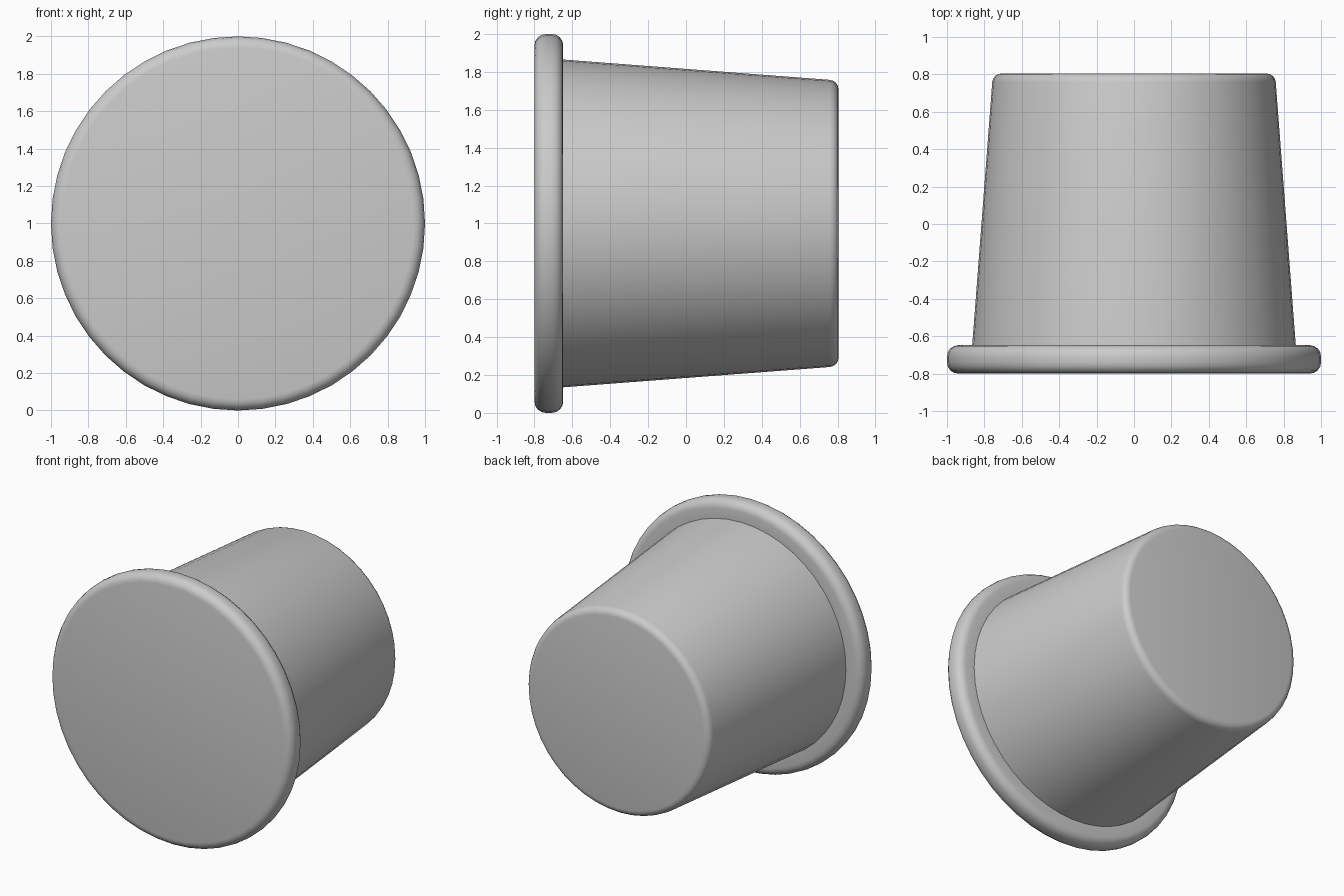
import bpy, bmesh, math
from mathutils import Vector

if "Cube" in bpy.data.objects:
    bpy.data.objects.remove(bpy.data.objects["Cube"])

SEGMENTS = 48


def fillet(cr, cy, radius, start, end, steps=4):
    """Arc points (radius, y) about a centre, angles in degrees."""
    return [(cr + radius * math.cos(math.radians(start + (end - start) * i / steps)),
             cy + radius * math.sin(math.radians(start + (end - start) * i / steps)))
            for i in range(steps + 1)]


def lathe(name, profile):
    """Revolve a (radius, y) profile about the horizontal axis at z = 1."""
    bm = bmesh.new()
    rings = []
    for r, y in profile:
        rings.append([bm.verts.new((r * math.sin(math.tau * i / SEGMENTS), y,
                                    1 + r * math.cos(math.tau * i / SEGMENTS)))
                      for i in range(SEGMENTS)])
    for a, b in zip(rings, rings[1:]):
        for i in range(SEGMENTS):
            j = (i + 1) % SEGMENTS
            bm.faces.new((a[i], a[j], b[j], b[i]))
    bm.faces.new(rings[0])
    bm.faces.new(rings[-1])
    bmesh.ops.recalc_face_normals(bm, faces=bm.faces)
    mesh = bpy.data.meshes.new(name)
    bm.to_mesh(mesh)
    bm.free()
    obj = bpy.data.objects.new(name, mesh)
    bpy.context.collection.objects.link(obj)
    bpy.ops.object.select_all(action='DESELECT')
    obj.select_set(True)
    bpy.context.view_layer.objects.active = obj
    bpy.ops.object.shade_smooth_by_angle(angle=math.radians(30))
    return obj


# Rounded flange and tapered body as one continuous turned profile
front, shoulder, back = -0.80, -0.648, 0.805
flange = fillet(0.94, front + 0.06, 0.06, -90, 0) + fillet(0.94, shoulder - 0.06, 0.06, 0, 90)
body = [(0.865, shoulder)] + fillet(0.708, back - 0.05, 0.05, 4, 90)
lathe("stopper_plug", flange + body)
